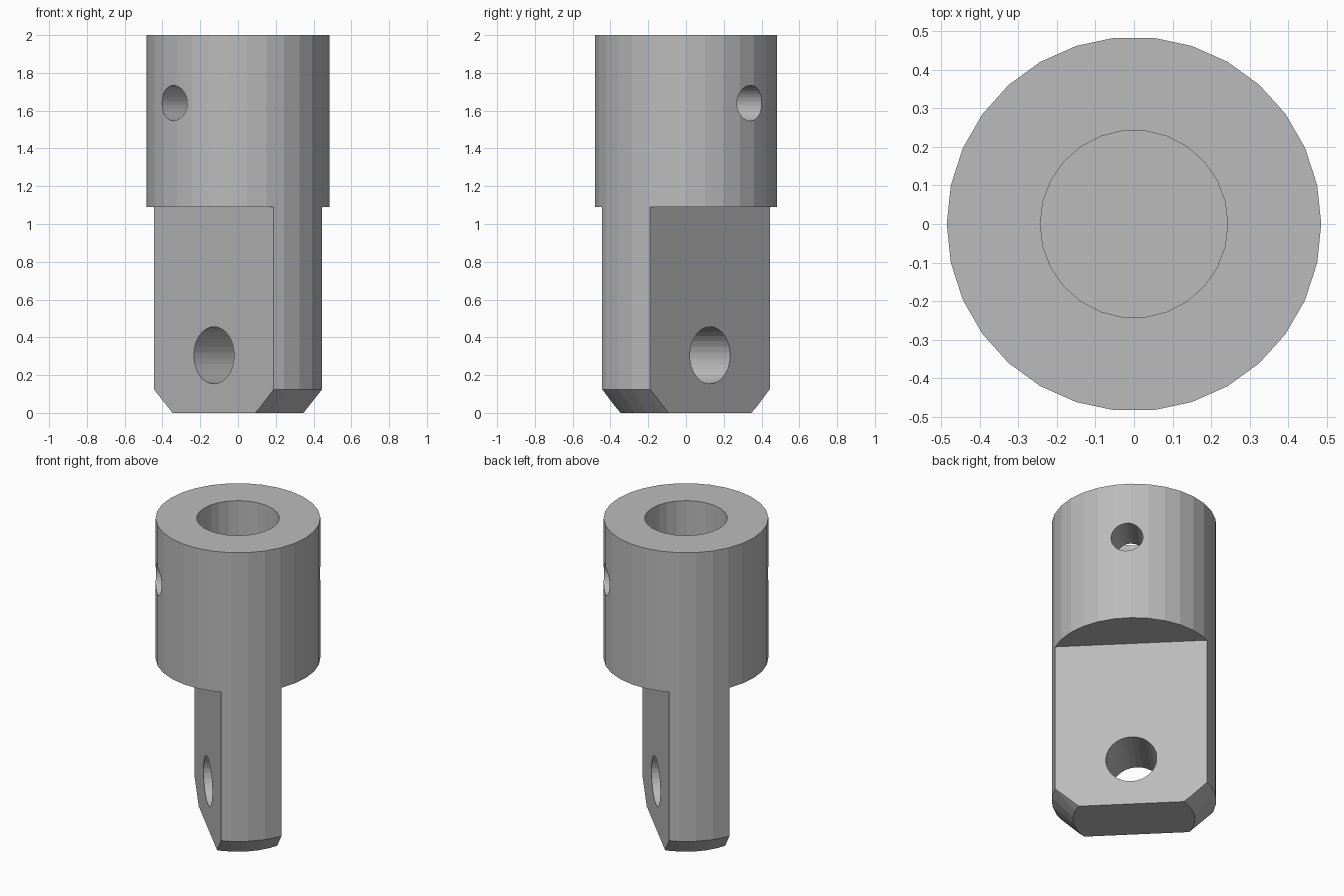
import bpy, math
from mathutils import Matrix

default = bpy.data.objects.get("Cube")
if default:
    bpy.data.objects.remove(default, do_unlink=True)

RADIUS, HEIGHT = 0.485, 2.0
SHOULDER = 1.09          # height where the tongue meets the collar
HALF_THICK = 0.18        # half thickness of the tongue
CHAMFER = 0.125
BORE_FLOOR = 1.2
TURN = Matrix.Rotation(math.radians(45), 4, "Z")   # tongue stands on the diagonal

steel = bpy.data.materials.new("plain grey")
grey = (0.5, 0.5, 0.5, 1)
steel.use_nodes = True
steel.diffuse_color = grey
steel.node_tree.nodes["Principled BSDF"].inputs["Base Color"].default_value = grey


def lathe(name, profile, sides):
    """Closed solid turned around z from (radius, height) rings."""
    verts = [(r * math.cos(math.tau * i / sides), r * math.sin(math.tau * i / sides), z)
             for r, z in profile for i in range(sides)]
    faces = [tuple(reversed(range(sides)))]
    for ring in range(len(profile) - 1):
        a = ring * sides
        for i in range(sides):
            j = (i + 1) % sides
            faces.append((a + i, a + j, a + sides + j, a + sides + i))
    faces.append(tuple(range(len(verts) - sides, len(verts))))
    mesh = bpy.data.meshes.new(name)
    mesh.from_pydata(verts, [], faces)
    mesh.materials.append(steel)
    obj = bpy.data.objects.new(name, mesh)
    bpy.context.collection.objects.link(obj)
    return obj


def cut(target, cutter):
    """Subtract the cutter and keep it hidden as a helper."""
    mod = target.modifiers.new(cutter.name, "BOOLEAN")
    mod.operation, mod.solver, mod.object = "DIFFERENCE", "EXACT", cutter
    bpy.context.view_layer.objects.active = target
    bpy.ops.object.modifier_apply(modifier=mod.name)
    bpy.data.objects.remove(cutter, do_unlink=True)


def cross_hole(name, radius, z):
    """Cylinder running through both flats of the tongue direction."""
    hole = lathe(name, [(radius, -1), (radius, 1)], 30)
    hole.data.transform(Matrix.Translation((0, 0, z)) @ TURN @ Matrix.Rotation(math.pi / 2, 4, "Y"))
    return hole


# Turned body with a chamfered lower end
body = lathe("rod_end_body", [(RADIUS - CHAMFER, 0), (RADIUS, CHAMFER), (RADIUS, HEIGHT)], 30)

# Flats on both sides leave the tongue
for side in (-1, 1):
    bpy.ops.mesh.primitive_cube_add(size=1)
    flat = bpy.context.object
    flat.name = "flat_cutter"
    flat.data.transform(TURN @ Matrix.Translation((side * (HALF_THICK + 0.5), 0, SHOULDER - 1))
                        @ Matrix.Diagonal((1, 2, 2, 1)))
    flat.data.materials.append(steel)
    cut(body, flat)

# Socket bore, collar pin hole and tongue pin hole
cut(body, lathe("bore_cutter", [(0.243, BORE_FLOOR), (0.243, HEIGHT + 0.2)], 26))
cut(body, cross_hole("collar_pin_hole", 0.094, 1.64))
cut(body, cross_hole("tongue_pin_hole", 0.151, 0.305))

# Soft shading on the turned walls, crisp machined edges
bpy.ops.object.select_all(action="DESELECT")
body.select_set(True)
bpy.context.view_layer.objects.active = body
bpy.ops.object.shade_flat()
